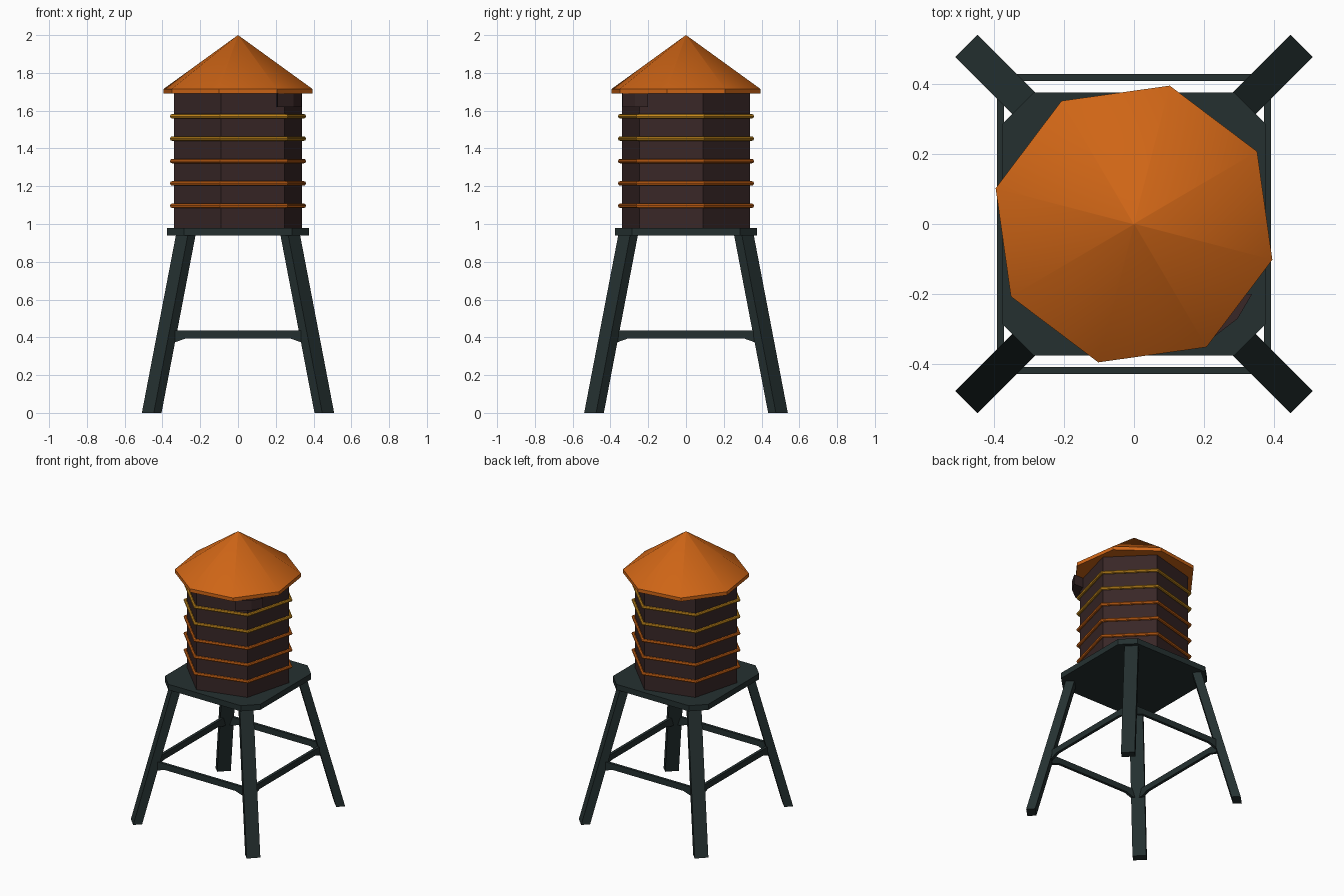
import bpy
import bmesh
import math

if "Cube" in bpy.data.objects:
    bpy.data.objects.remove(bpy.data.objects["Cube"])


def material(name, rgb):
    m = bpy.data.materials.new(name)
    m.diffuse_color = (*rgb, 1)
    m.use_nodes = True
    m.node_tree.nodes["Principled BSDF"].inputs["Base Color"].default_value = m.diffuse_color
    return m


ORANGE = material("orange", (0.62, 0.13, 0.008))
GOLD = material("gold", (0.56, 0.25, 0.012))
BROWN = material("dark brown", (0.04, 0.02, 0.02))
SLATE = material("dark slate", (0.018, 0.03, 0.03))


def loft(name, rings, mat):
    """Solid skinned through rings holding equal numbers of points."""
    bm = bmesh.new()
    loops = [[bm.verts.new(p) for p in ring] for ring in rings]
    n = len(loops[0])
    for a, b in zip(loops, loops[1:]):
        for i in range(n):
            j = (i + 1) % n
            bm.faces.new((a[i], a[j], b[j], b[i]))
    bm.faces.new(loops[0])
    bm.faces.new(loops[-1])
    bmesh.ops.remove_doubles(bm, verts=bm.verts, dist=1e-5)
    bmesh.ops.recalc_face_normals(bm, faces=bm.faces)
    mesh = bpy.data.meshes.new(name)
    bm.to_mesh(mesh)
    bm.free()
    obj = bpy.data.objects.new(name, mesh)
    mesh.materials.append(mat)
    bpy.context.collection.objects.link(obj)
    return obj


def ngon(n, r, z, turn):
    return [(r * math.cos(math.radians(turn) + math.tau * i / n),
             r * math.sin(math.radians(turn) + math.tau * i / n), z) for i in range(n)]


# Six-sided tank
loft("tank", [ngon(6, 0.35, 0.97, 15), ngon(6, 0.35, 1.70, 15)], BROWN)

# Small block under the roof edge at the front right corner
plan = [(0.2, -0.2), (0.336, -0.2), (0.295, -0.27), (0.21, -0.335)]
loft("corner_block", [[(x, y, z) for x, y in plan] for z in (1.62, 1.69)], BROWN)

# Hoops round the tank
for i, z in enumerate((1.097, 1.215, 1.333, 1.452, 1.57)):
    bpy.ops.mesh.primitive_torus_add(
        major_segments=6, minor_segments=8, major_radius=0.361, minor_radius=0.012,
        location=(0, 0, z), rotation=(0, 0, math.radians(15)))
    hoop = bpy.context.object
    hoop.name = f"hoop_{i + 1}"
    hoop.data.materials.append(GOLD if i > 2 else ORANGE)

# Eight-sided roof with a thin rim
roof = loft("roof", [ngon(8, 0.407, 1.69, 30.5), ngon(8, 0.407, 1.715, 30.5),
                     ngon(8, 0.002, 1.999, 30.5)], ORANGE)
bpy.ops.object.select_all(action='DESELECT')
roof.select_set(True)
bpy.context.view_layer.objects.active = roof
bpy.ops.object.shade_smooth_by_angle(angle=math.radians(40))

# Platform with cut corners
h, c = 0.375, 0.285
plan = [(c, h), (-c, h), (-h, c), (-h, -c), (-c, -h), (c, -h), (h, -c), (h, c)]
loft("platform", [[(x, y, z) for x, y in plan] for z in (0.94, 0.98)], SLATE)

# Splayed legs, turned to face the corners
section = [(0.052, -0.011), (-0.011, 0.052), (-0.052, 0.011), (0.011, -0.052)]
for sx, xn in ((-1, "left"), (1, "right")):
    for sy, yn in ((-1, "front"), (1, "back")):
        rings = [[(sx * (cx + x), sy * (cy + y), z) for x, y in section]
                 for cx, cy, z in ((0.457, 0.487, 0), (0.275, 0.305, 0.95))]
        loft(f"{yn}_{xn}_leg", rings, SLATE)

# Rails between the legs, deeper at their ends
def rail_profile(e):
    return [(-e, 0.435), (-e, 0.375), (0.04 - e, 0.375), (0.09 - e, 0.393),
            (e - 0.09, 0.393), (e - 0.04, 0.375), (e, 0.375), (e, 0.435)]


for s, yn, xn in ((-1, "front", "left"), (1, "back", "right")):
    loft(f"{yn}_rail", [[(u, s * d, z) for u, z in rail_profile(0.37)]
                        for d in (0.408, 0.427)], SLATE)
    loft(f"{xn}_rail", [[(s * d, u, z) for u, z in rail_profile(0.40)]
                        for d in (0.37, 0.39)], SLATE)
